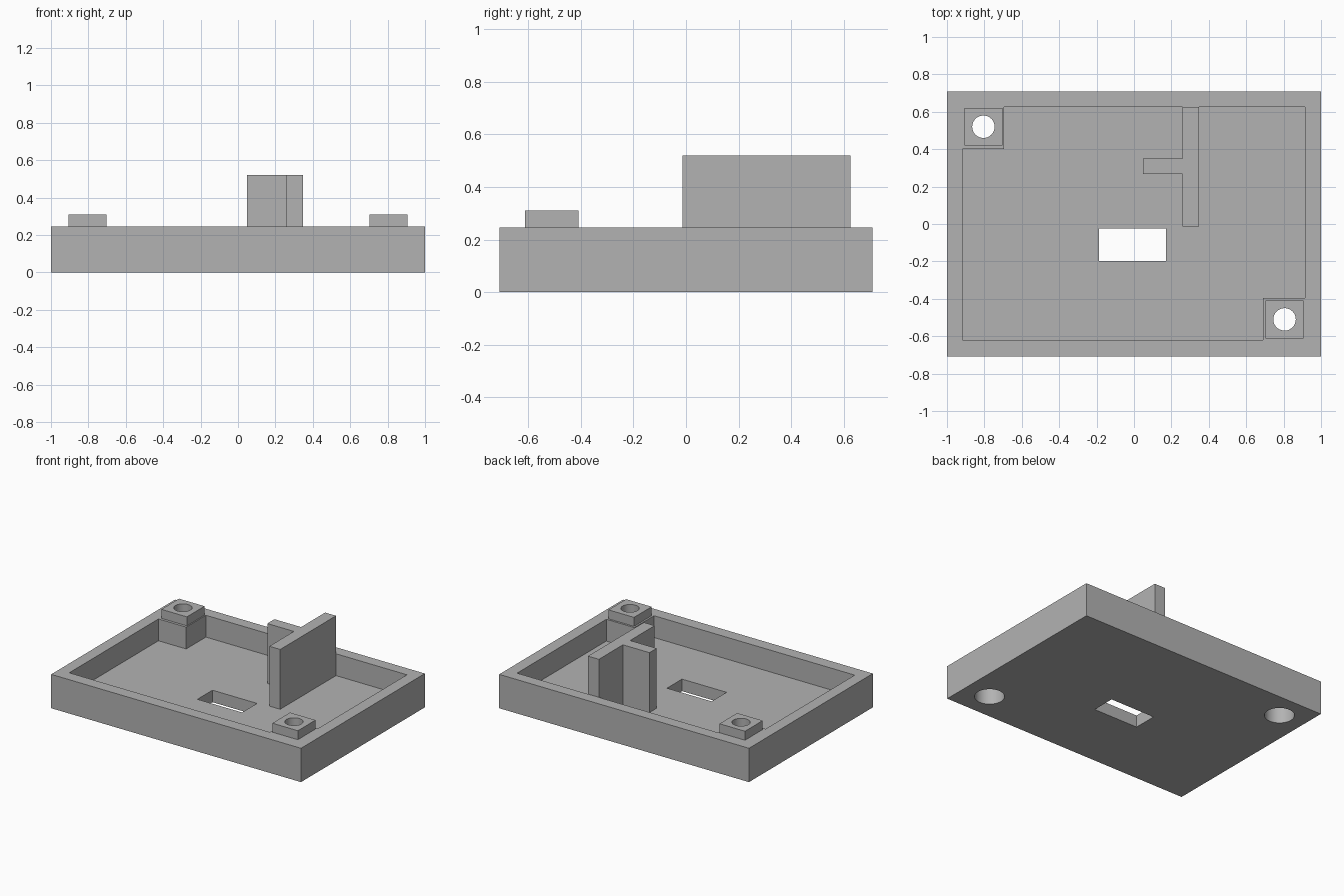
import bpy
import bmesh
from mathutils import Vector

cube = bpy.data.objects.get("Cube")
if cube:
    bpy.data.objects.remove(cube, do_unlink=True)

FLOOR, RIM, POST_TOP, WALL_TOP = 0.087, 0.245, 0.31, 0.52
HOLES = [(-0.805, 0.52), (0.805, -0.51)]

grey = bpy.data.materials.new("plain grey")
grey.use_nodes = True
colour = (0.45, 0.45, 0.45, 1)
grey.diffuse_color = colour
grey.node_tree.nodes["Principled BSDF"].inputs["Base Color"].default_value = colour


def prism(name, outline, z0, z1):
    """Extrude a counter-clockwise outline from z0 up to z1."""
    bm = bmesh.new()
    base = bm.faces.new([bm.verts.new((x, y, z0)) for x, y in outline])
    top = bmesh.ops.extrude_face_region(bm, geom=[base], use_keep_orig=True)
    verts = [v for v in top["geom"] if isinstance(v, bmesh.types.BMVert)]
    bmesh.ops.translate(bm, verts=verts, vec=Vector((0, 0, z1 - z0)))
    bmesh.ops.recalc_face_normals(bm, faces=bm.faces)
    mesh = bpy.data.meshes.new(name)
    bm.to_mesh(mesh)
    bm.free()
    mesh.materials.append(grey)
    obj = bpy.data.objects.new(name, mesh)
    bpy.context.collection.objects.link(obj)
    return obj


def box(name, x0, x1, y0, y1, z0, z1):
    return prism(name, [(x0, y0), (x1, y0), (x1, y1), (x0, y1)], z0, z1)


def cylinder(name, centre, radius, z0, z1):
    bpy.ops.mesh.primitive_cylinder_add(
        vertices=48, radius=radius, depth=z1 - z0,
        location=(*centre, (z0 + z1) / 2))
    obj = bpy.context.object
    obj.name = name
    obj.data.materials.append(grey)
    return obj


def cut(target, cutter):
    """Subtract the cutter, apply the result and discard the cutter."""
    cutter.hide_render = True
    mod = target.modifiers.new("cut", 'BOOLEAN')
    mod.operation = 'DIFFERENCE'
    mod.solver = 'EXACT'
    mod.object = cutter
    bpy.ops.object.select_all(action='DESELECT')
    bpy.context.view_layer.objects.active = target
    target.select_set(True)
    bpy.ops.object.modifier_apply(modifier=mod.name)
    bpy.data.objects.remove(cutter, do_unlink=True)


# Tray with a cavity that leaves two solid corner blocks
tray = box("tray", -1, 1, -0.708, 0.708, 0, RIM)
cavity = [(-0.917, -0.62), (0.69, -0.62), (0.69, -0.395), (0.915, -0.395),
          (0.915, 0.625), (-0.695, 0.625), (-0.695, 0.4), (-0.917, 0.4)]
cut(tray, prism("cavity_cutter", cavity, FLOOR, 1))

# Rectangular floor slot
cut(tray, box("slot_cutter", -0.187, 0.17, -0.197, -0.025, -1, 1))

# Raised screw posts, through holes and wide recesses underneath
parts = [tray]
for side, (x, y) in zip(("back_right", "front_left"), HOLES):
    post = box(side + "_post", x - 0.102, x + 0.102, y - 0.101, y + 0.101,
               RIM, POST_TOP)
    for part in (tray, post):
        cut(part, cylinder("hole_cutter", (x, y), 0.06, -1, 1))
    cut(tray, cylinder("recess_cutter", (x, y), 0.098, -1, 0.2))
    parts.append(post)

# Tall T-shaped divider
divider = [(0.26, -0.013), (0.347, -0.013), (0.347, 0.625), (0.26, 0.625),
           (0.26, 0.35), (0.047, 0.35), (0.047, 0.268), (0.26, 0.268)]
parts.append(prism("divider", divider, FLOOR, WALL_TOP))

# Smooth round holes, sharp edges elsewhere
for part in parts:
    bpy.ops.object.select_all(action='DESELECT')
    part.select_set(True)
    bpy.context.view_layer.objects.active = part
    bpy.ops.object.shade_smooth_by_angle()
